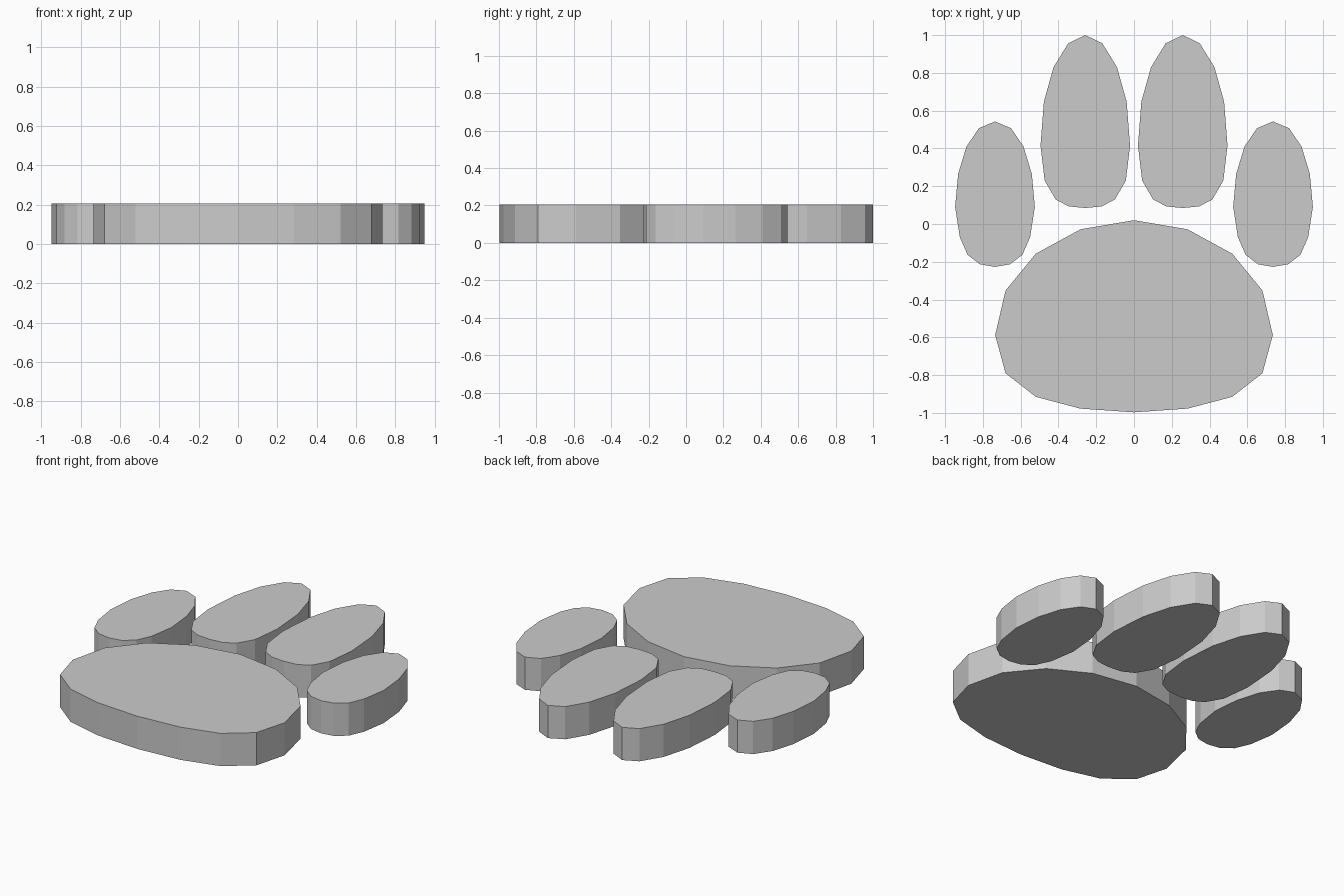
import bpy, bmesh

if "Cube" in bpy.data.objects:
    bpy.data.objects.remove(bpy.data.objects["Cube"])

HEIGHT = 0.205


def slab(name, cx, half):
    """Extrude a left-right symmetric outline; half = (half width, y) from tip to base."""
    outline = half + [(-w, y) for w, y in reversed(half[1:-1])]
    bm = bmesh.new()
    face = bm.faces.new([bm.verts.new((cx + w, y, 0)) for w, y in outline])
    ext = bmesh.ops.extrude_face_region(bm, geom=[face], use_keep_orig=True)
    top = [v for v in ext["geom"] if isinstance(v, bmesh.types.BMVert)]
    bmesh.ops.translate(bm, verts=top, vec=(0, 0, HEIGHT))
    bmesh.ops.recalc_face_normals(bm, faces=bm.faces[:])
    mesh = bpy.data.meshes.new(name)
    bm.to_mesh(mesh)
    bm.free()
    obj = bpy.data.objects.new(name, mesh)
    bpy.context.collection.objects.link(obj)
    return obj


# Main pad
slab("main_pad", 0, [(0, 0.02), (0.283, -0.028), (0.52, -0.157), (0.68, -0.352),
                     (0.735, -0.588), (0.68, -0.79), (0.52, -0.915),
                     (0.285, -0.977), (0, -0.997)])

# Toe pads, mirrored left and right
inner = [(0, 1.0), (0.09, 0.957), (0.168, 0.83), (0.219, 0.648), (0.237, 0.415),
         (0.215, 0.23), (0.157, 0.13), (0.087, 0.093), (0, 0.085)]
outer = [(0, 0.543), (0.085, 0.507), (0.151, 0.41), (0.195, 0.265), (0.211, 0.09),
         (0.186, -0.07), (0.145, -0.163), (0.08, -0.213), (0, -0.227)]
for side, s in (("right", 1), ("left", -1)):
    slab("inner_toe_" + side, s * 0.258, inner)
    slab("outer_toe_" + side, s * 0.736, outer)
